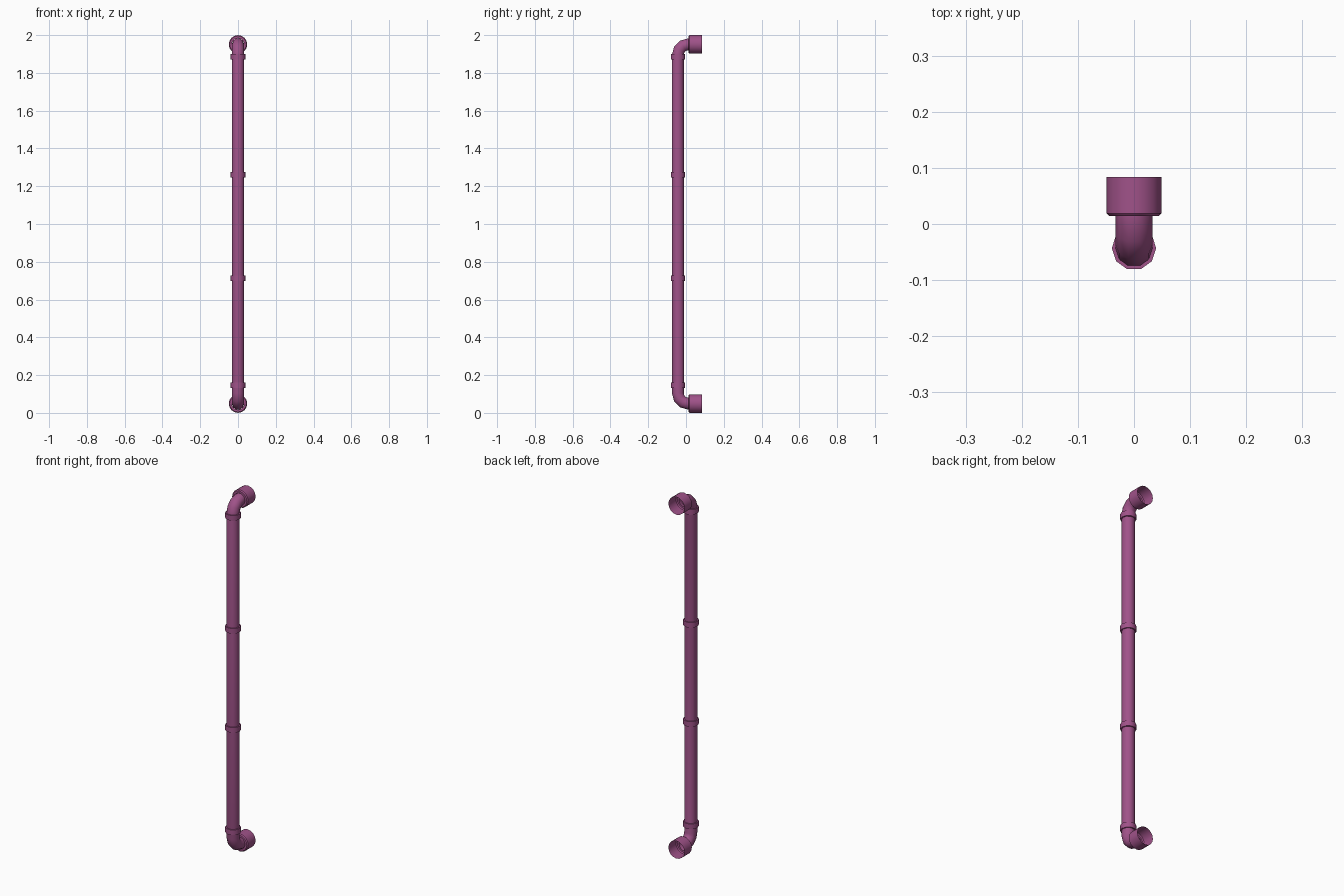
import bpy, bmesh, math
from mathutils import Vector

if "Cube" in bpy.data.objects:
    bpy.data.objects.remove(bpy.data.objects["Cube"])

PIPE_Y, PIPE_R = -0.043, 0.033
SOCKET_R, BEND = 0.049, 0.055
TOP_Z, LOW_Z = 2 - SOCKET_R, SOCKET_R

mat = bpy.data.materials.new("purple_plastic")
mat.diffuse_color = (0.35, 0.085, 0.25, 1)
mat.use_nodes = True
mat.node_tree.nodes["Principled BSDF"].inputs["Base Color"].default_value = mat.diffuse_color


def sweep(name, rings, sides, phase=0.0):
    """Open shell from rings (y, z, direction angle in the YZ plane, radius)."""
    bm = bmesh.new()
    loops = []
    for y, z, a, r in rings:
        n = Vector((0, -math.sin(a), math.cos(a)))
        loop = []
        for i in range(sides):
            t = 2 * math.pi * i / sides + phase
            p = Vector((0, y, z)) + r * (math.cos(t) * Vector((1, 0, 0)) + math.sin(t) * n)
            loop.append(bm.verts.new(p))
        loops.append(loop)
    for a, b in zip(loops, loops[1:]):
        for i in range(sides):
            j = (i + 1) % sides
            bm.faces.new((a[i], a[j], b[j], b[i]))
    bmesh.ops.recalc_face_normals(bm, faces=bm.faces)
    # make the shell face outward
    f = bm.faces[len(bm.faces) // 2]
    f.normal_update()
    mid = sum((v.co for v in loops[(len(loops) - 1) // 2]), Vector()) / sides
    if f.normal.dot(f.calc_center_median() - mid) < 0:
        bmesh.ops.reverse_faces(bm, faces=bm.faces)
    me = bpy.data.meshes.new(name)
    bm.to_mesh(me)
    bm.free()
    ob = bpy.data.objects.new(name, me)
    bpy.context.collection.objects.link(ob)
    me.materials.append(mat)
    bpy.ops.object.select_all(action='DESELECT')
    ob.select_set(True)
    bpy.context.view_layer.objects.active = ob
    bpy.ops.object.shade_smooth_by_angle(angle=math.radians(40))
    return ob


# Main pipe with an elbow at each end
rings = [(0.016, LOW_Z, math.pi, PIPE_R)]
for k in range(4):
    a = math.radians(30 * k)
    rings.append((PIPE_Y + BEND - BEND * math.sin(a),
                  LOW_Z + BEND - BEND * math.cos(a), math.pi - a, PIPE_R))
rings += [(y, 2 - z, math.pi - a, r) for y, z, a, r in reversed(rings)]
sweep("pipe", rings, 10)

# Collars along the pipe
for i, z in enumerate((0.146, 0.712, 1.26, 1.885)):
    h = 0.0145
    up = math.pi / 2
    sweep(f"collar_{i + 1}",
          [(PIPE_Y, z + dz, up, r) for dz, r in
           ((-h, PIPE_R), (-h, 0.0395), (h, 0.0395), (h, PIPE_R))], 10)

# Open sockets with a chamfered shoulder
for name, z in (("lower_socket", LOW_Z), ("upper_socket", TOP_Z)):
    sweep(name, [(y, z, 0, r) for y, r in
                 ((0.014, PIPE_R), (0.014, 0.044), (0.019, SOCKET_R), (0.084, SOCKET_R))], 16)
